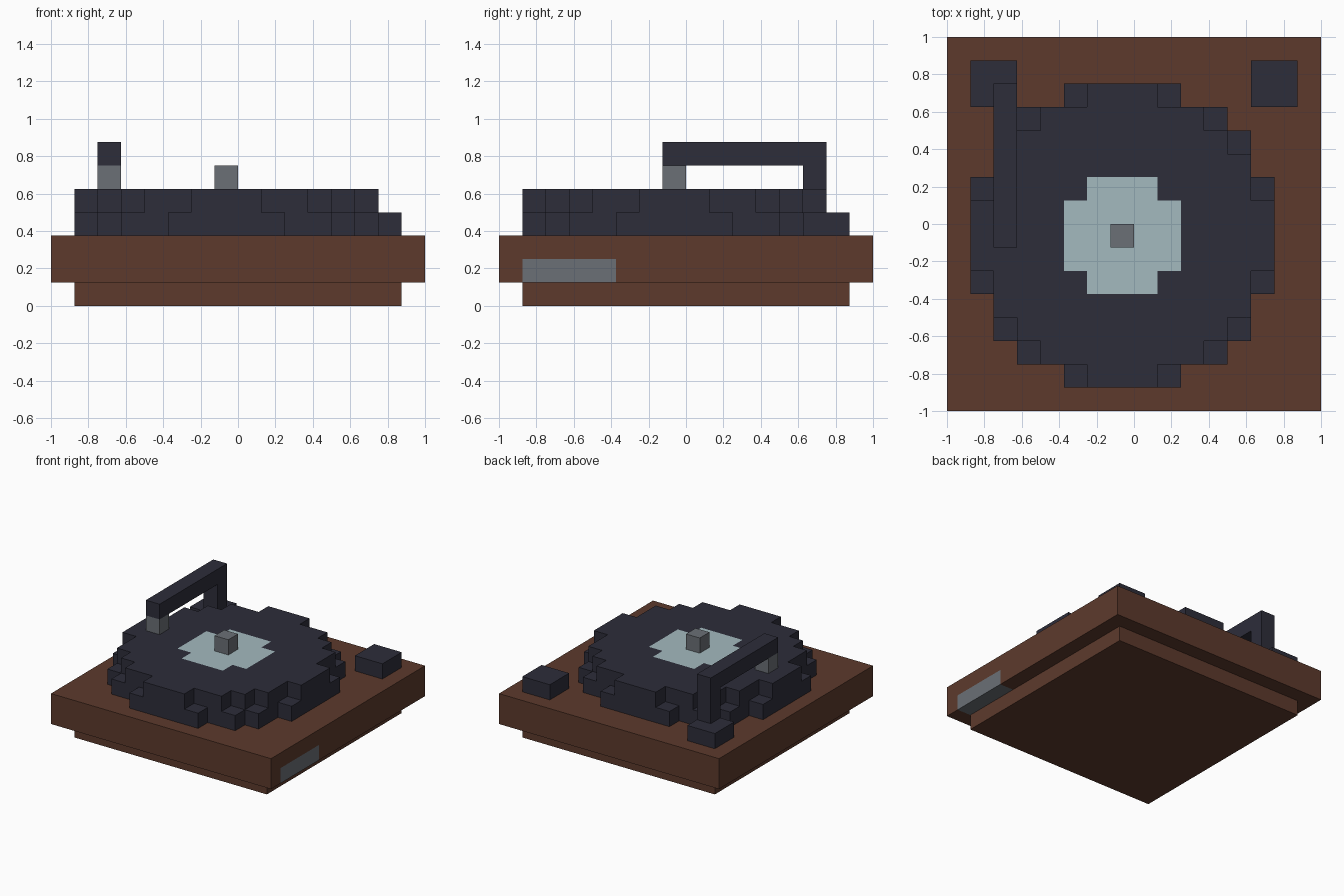
import bpy, bmesh
from mathutils import Vector

if "Cube" in bpy.data.objects:
    bpy.data.objects.remove(bpy.data.objects["Cube"])

U = 0.125  # block size


def srgb(h):
    out = []
    for k in (0, 2, 4):
        c = int(h[k:k + 2], 16) / 255
        out.append(c / 12.92 if c <= 0.04045 else ((c + 0.055) / 1.055) ** 2.4)
    return (*out, 1)


def material(name, h):
    m = bpy.data.materials.new(name)
    m.diffuse_color = srgb(h)
    m.use_nodes = True
    m.node_tree.nodes["Principled BSDF"].inputs["Base Color"].default_value = m.diffuse_color
    return m


WOOD = material("brown wood", "5d3a2c")
DARK = material("dark vinyl", "2d2d3a")
LABEL = material("pale blue label", "a3babf")
GREY = material("grey metal", "6b7076")


def box(x0, x1, y0, y1, z0, z1):
    return {(x, y, z) for x in range(x0, x1) for y in range(y0, y1) for z in range(z0, z1)}


def disc(r2, z):
    # round slab of blocks about the spindle block
    return {(i - 1, j - 1, z) for i in range(-7, 8) for j in range(-7, 8) if i * i + j * j <= r2}


# Parts as sets of grid blocks
panel = box(7, 8, -7, -3, 1, 2)
label = disc(5, 4)
parts = {
    "base_foot": (box(-7, 7, -7, 7, 0, 1), WOOD),
    "wooden_plinth": (box(-8, 8, -8, 8, 1, 3) - panel, WOOD),
    "side_panel": (panel, GREY),
    "platter": (disc(42, 3), DARK),
    "record": (disc(38, 4) - label, DARK),
    "record_label": (label, LABEL),
    "spindle": (box(-1, 0, -1, 0, 5, 6), GREY),
    "arm_mount": (box(-7, -5, 5, 7, 3, 4), DARK),
    "tone_arm": (box(-6, -5, 5, 6, 4, 6) | box(-6, -5, -1, 6, 6, 7), DARK),
    "cartridge": (box(-6, -5, -1, 0, 5, 6), GREY),
    "control_knob": (box(5, 7, 5, 7, 3, 4), DARK),
}
solid = set().union(*(cells for cells, _ in parts.values()))


def build(name, cells, mat):
    # skin only the block sides that are open to the air
    bm = bmesh.new()
    verts = {}

    def vert(p):
        key = tuple(p)
        if key not in verts:
            verts[key] = bm.verts.new(Vector(key) * U)
        return verts[key]

    for cell in sorted(cells):
        for axis in range(3):
            for side in (0, 1):
                near = list(cell)
                near[axis] += 2 * side - 1
                if tuple(near) in solid:
                    continue
                ring = []
                for a, b in ((0, 0), (1, 0), (1, 1), (0, 1)):
                    p = list(cell)
                    p[axis] += side
                    p[(axis + 1) % 3] += a
                    p[(axis + 2) % 3] += b
                    ring.append(vert(p))
                bm.faces.new(ring if side else ring[::-1])
    mesh = bpy.data.meshes.new(name)
    bm.to_mesh(mesh)
    bm.free()
    mesh.materials.append(mat)
    bpy.context.collection.objects.link(bpy.data.objects.new(name, mesh))


for part, (cells, mat) in parts.items():
    build(part, cells, mat)
